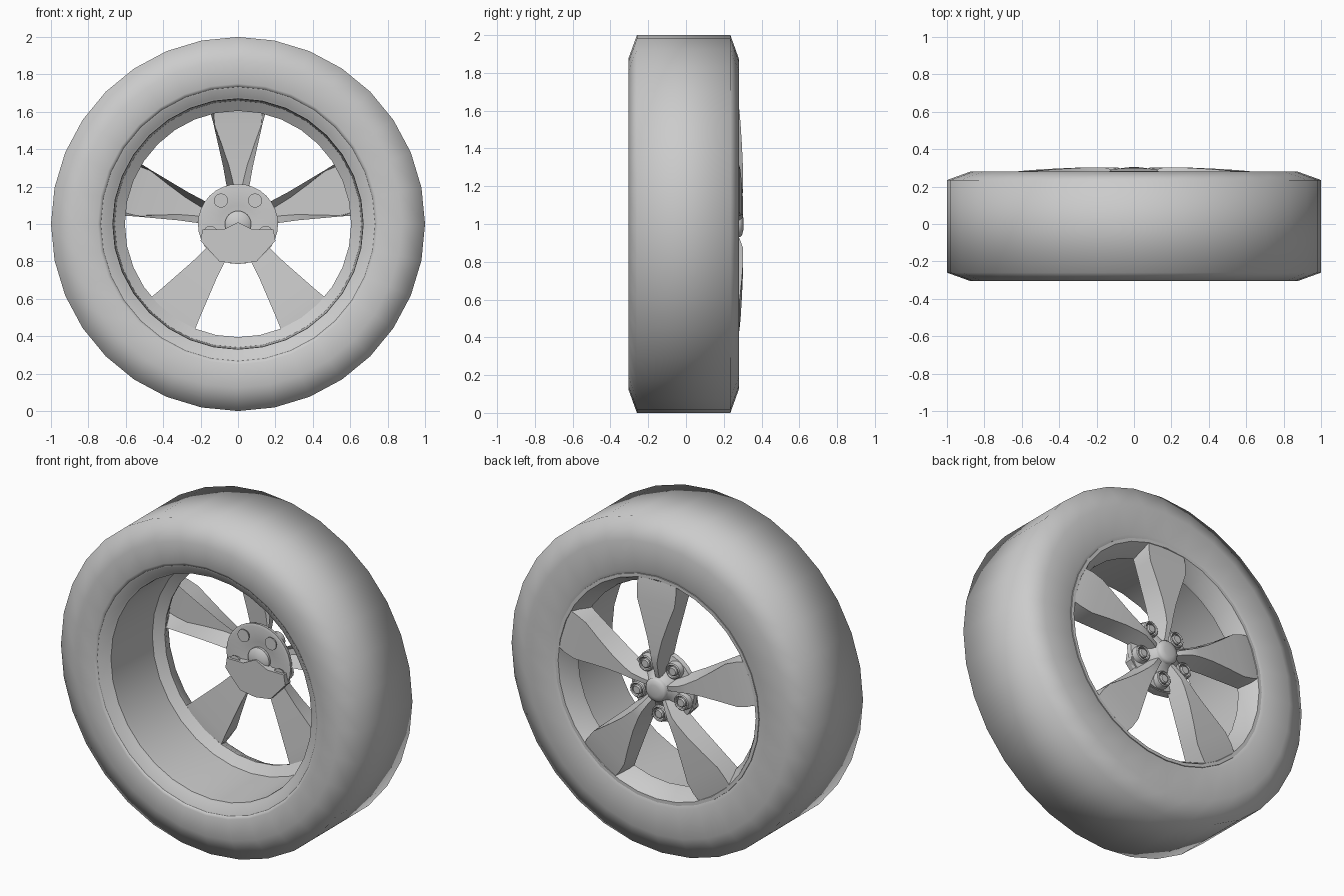
import bpy, bmesh
from math import sin, cos, pi, radians

old = bpy.data.objects.get("Cube")
if old:
    bpy.data.objects.remove(old, do_unlink=True)

SEGMENTS = 32
CENTRE = 1.0

grey = bpy.data.materials.new("plain grey")
grey.use_nodes = True
COLOUR = (0.6, 0.6, 0.6, 1)
grey.diffuse_color = COLOUR
grey.node_tree.nodes["Principled BSDF"].inputs["Base Color"].default_value = COLOUR


def finish(name, bm, angle):
    """Turn a bmesh into a smooth shaded object with creases above the angle."""
    bmesh.ops.remove_doubles(bm, verts=bm.verts, dist=0.0005)
    bmesh.ops.recalc_face_normals(bm, faces=bm.faces)
    mesh = bpy.data.meshes.new(name)
    bm.to_mesh(mesh)
    bm.free()
    obj = bpy.data.objects.new(name, mesh)
    bpy.context.collection.objects.link(obj)
    mesh.materials.append(grey)
    bpy.ops.object.select_all(action="DESELECT")
    obj.select_set(True)
    bpy.context.view_layer.objects.active = obj
    bpy.ops.object.shade_smooth_by_angle(angle=radians(angle))
    return obj


def lathe(name, profile, angle=40, segments=SEGMENTS, x=0, z=CENTRE, closed=False):
    """Spin (radius, y) points about an axis along y."""
    bm = bmesh.new()
    rings = []
    for i in range(segments):
        a = 2 * pi * i / segments
        rings.append([bm.verts.new((x + r * sin(a), y, z + r * cos(a))) for r, y in profile])
    count = len(profile)
    for i in range(segments):
        a, b = rings[i], rings[(i + 1) % segments]
        for j in range(count if closed else count - 1):
            k = (j + 1) % count
            bm.faces.new((a[j], a[k], b[k], b[j]))
    return finish(name, bm, angle)


# Tyre: flat tread, chamfered shoulders, near flat sidewalls
lathe("tyre", [(0.73, -0.295), (0.75, -0.305), (0.875, -0.305), (1, -0.26),
               (1, 0.235), (0.875, 0.28), (0.70, 0.28), (0.675, 0.27),
               (0.69, 0.2), (0.74, -0.2)], angle=80, closed=True)

# Rim: open barrel, inner shoulder and flared outer lip
lathe("rim", [(0.735, -0.297), (0.725, -0.295), (0.68, -0.26), (0.67, -0.255),
              (0.668, -0.225), (0.66, 0.125), (0.605, 0.165), (0.61, 0.185),
              (0.65, 0.262), (0.66, 0.277), (0.68, 0.277), (0.69, 0.2),
              (0.74, -0.2)], angle=30, closed=True)

# Spoke stations: radius, crest half width, base half width, crest y, base y
STATIONS = [(0.05, 0.012, 0.03, 0.265, 0.22), (0.11, 0.014, 0.045, 0.285, 0.215),
            (0.17, 0.018, 0.055, 0.302, 0.205), (0.22, 0.026, 0.064, 0.303, 0.2),
            (0.31, 0.048, 0.08, 0.301, 0.19), (0.42, 0.085, 0.105, 0.296, 0.18),
            (0.53, 0.125, 0.13, 0.289, 0.17), (0.6, 0.13, 0.148, 0.283, 0.165),
            (0.655, 0.125, 0.155, 0.274, 0.165)]


def spoke(name, angle, backed):
    bm = bmesh.new()
    rows = []
    for r, crest, base, top, low in STATIONS:
        section = [(-base, low), (-crest, top), (crest, top), (base, low)]
        rows.append([bm.verts.new((r * cos(angle) - s * sin(angle), y,
                                   CENTRE + r * sin(angle) + s * cos(angle)))
                     for s, y in section])
    for a, b in zip(rows, rows[1:]):
        for j in range(4 if backed else 3):
            k = (j + 1) % 4
            bm.faces.new((a[j], a[k], b[k], b[j]))
    return finish(name, bm, 25)


# Upper three spokes are open shells, the lower two have a back wall
for i in range(5):
    a = pi / 2 + i * 2 * pi / 5
    spoke(f"spoke_{i + 1}", a, sin(a) < -0.1)

# Hub with centre cap
lathe("hub", [(0, 0.21), (0.1, 0.21), (0.2, 0.19), (0.214, 0.195), (0.208, 0.22),
              (0.12, 0.235), (0.085, 0.255), (0.07, 0.275), (0, 0.275)])
lathe("centre_cap", [(0, 0.175), (0.05, 0.18), (0.07, 0.195), (0.07, 0.285),
                     (0.06, 0.297), (0.035, 0.303), (0, 0.305)])

# Wheel bolts in round sleeves, between the spokes
for i in range(5):
    a = pi / 2 + (i + 0.5) * 2 * pi / 5
    place = dict(x=0.155 * cos(a), z=CENTRE + 0.155 * sin(a), segments=16)
    lathe(f"bolt_{i + 1}", [(0, 0.18), (0.038, 0.18), (0.038, 0.185), (0.028, 0.2),
                            (0.028, 0.255), (0.022, 0.262), (0, 0.262)], **place)
    lathe(f"bolt_sleeve_{i + 1}", [(0.036, 0.215), (0.036, 0.255), (0.041, 0.26),
                                   (0.047, 0.255), (0.052, 0.215)], closed=True, **place)

# Backing plate behind the lower half of the hub
bm = bmesh.new()
outline = [(-0.19, -0.03), (-0.2, -0.09), (-0.1, -0.2), (0, -0.215), (0.1, -0.2),
           (0.2, -0.09), (0.19, -0.03), (0.08, -0.03), (0, 0.01), (-0.08, -0.03)]
face = bm.faces.new([bm.verts.new((x, 0.165, CENTRE + z)) for x, z in outline])
extruded = bmesh.ops.extrude_face_region(bm, geom=[face])["geom"]
bmesh.ops.translate(bm, vec=(0, 0.05, 0),
                    verts=[g for g in extruded if isinstance(g, bmesh.types.BMVert)])
finish("hub_back_plate", bm, 30)
